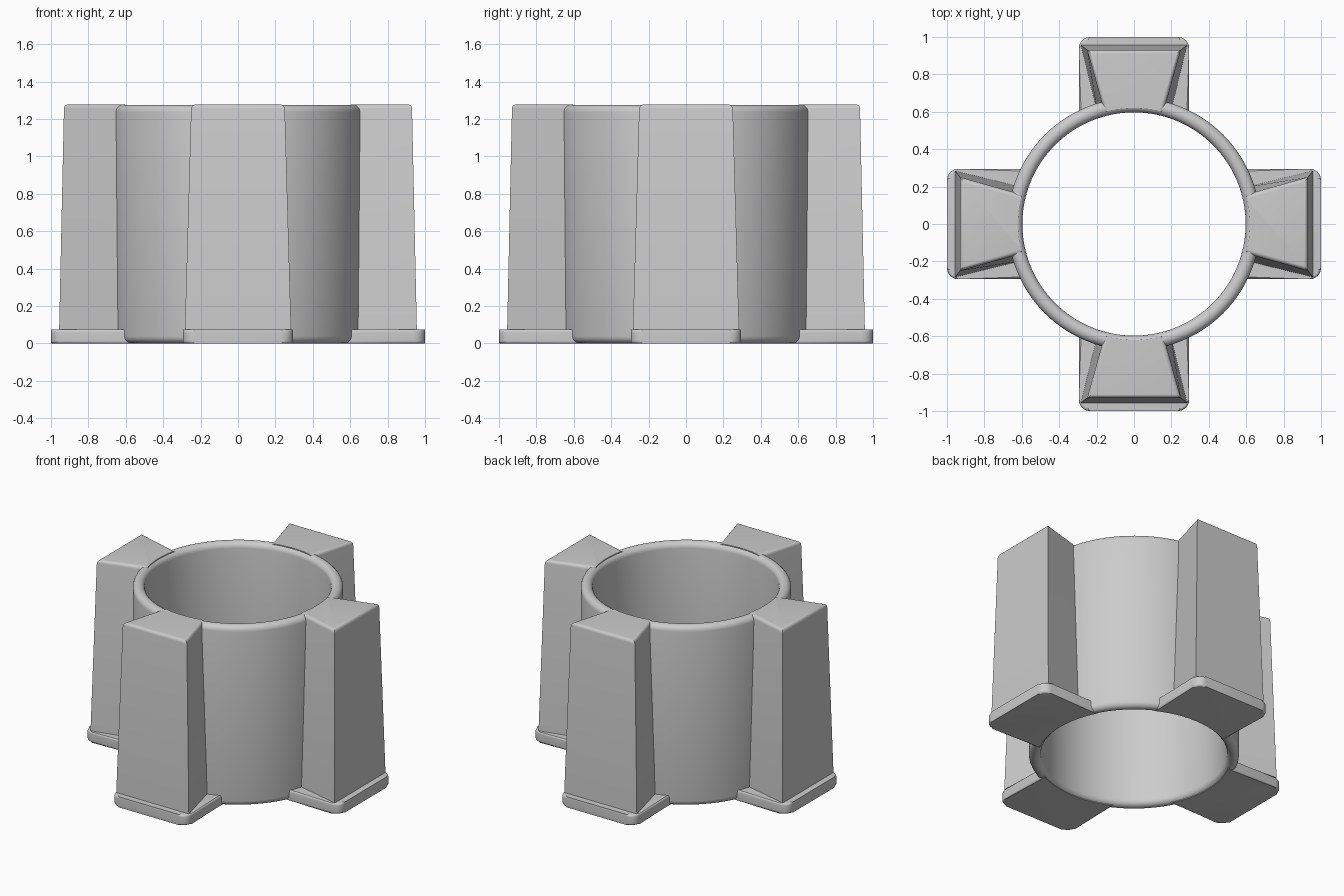
import bpy
import bmesh
from math import sin, cos, asin, pi, radians
from mathutils import Matrix, Vector

if "Cube" in bpy.data.objects:
    bpy.data.objects.remove(bpy.data.objects["Cube"])

HEIGHT = 1.275
INNER, OUTER = 0.597, 0.675   # ring wall radii
JOIN = 0.62                   # radius inside the wall where legs and feet end

grey = bpy.data.materials.new("plain_grey")
grey.use_nodes = True
colour = (0.6, 0.6, 0.6, 1)
grey.diffuse_color = colour
grey.node_tree.nodes["Principled BSDF"].inputs["Base Color"].default_value = colour


def finish(bm, name):
    bmesh.ops.recalc_face_normals(bm, faces=bm.faces)
    mesh = bpy.data.meshes.new(name)
    bm.to_mesh(mesh)
    bm.free()
    mesh.materials.append(grey)
    obj = bpy.data.objects.new(name, mesh)
    bpy.context.collection.objects.link(obj)
    bpy.ops.object.select_all(action="DESELECT")
    obj.select_set(True)
    bpy.context.view_layer.objects.active = obj
    bpy.ops.object.shade_smooth_by_angle(angle=radians(30))
    return obj


def outline(half_outer, half_inner, reach, corner=0.0):
    """Plan of a part pointing to -y, its inner end curved along the ring."""
    a = asin(half_inner / JOIN)
    pts = [(JOIN * sin(a * t / 6), -JOIN * cos(a * t / 6)) for t in range(-6, 7)]
    if corner:
        cx, cy = half_outer - corner, -reach + corner
        arc = [(corner * cos(pi * i / 12), corner * sin(pi * i / 12)) for i in range(7)]
        pts += [(cx + u, cy - v) for u, v in arc]
        pts += [(-cx - u, cy - v) for u, v in reversed(arc)]
    else:
        pts += [(half_outer, -reach), (-half_outer, -reach)]
    return pts


def loft(lower, upper, z0, z1, bevel, both_ends):
    """Solid between two plans, rounding the rims except where they join the ring."""
    bm = bmesh.new()
    low = [bm.verts.new((x, y, z0)) for x, y in lower]
    top = [bm.verts.new((x, y, z1)) for x, y in upper]
    n = len(low)
    bm.faces.new(low)
    bm.faces.new(top)
    for i in range(n):
        j = (i + 1) % n
        bm.faces.new((low[i], low[j], top[j], top[i]))
    rims = [low, top] if both_ends else [top]
    edges = [bm.edges.get((r[i], r[(i + 1) % n])) for r in rims for i in range(12, n)]
    bmesh.ops.bevel(bm, geom=edges, offset=bevel, segments=5, profile=0.5,
                    affect="EDGES", clamp_overlap=True)
    return bm


# Ring wall with fully rounded rims
bm = bmesh.new()
rim = (OUTER - INNER) / 2
mid = INNER + rim
section = [(mid + rim * cos(pi * i / 10), HEIGHT - rim + rim * sin(pi * i / 10)) for i in range(11)]
section += [(mid - rim * cos(pi * i / 10), rim - rim * sin(pi * i / 10)) for i in range(11)]
verts = [bm.verts.new((r, 0, z)) for r, z in section]
edges = [bm.edges.new((verts[i - 1], verts[i])) for i in range(len(verts))]
bmesh.ops.spin(bm, geom=verts + edges, cent=Vector(), axis=Vector((0, 0, 1)),
               angle=2 * pi, steps=128, use_merge=True)
bmesh.ops.remove_doubles(bm, verts=bm.verts, dist=0.0001)
finish(bm, "ring_wall")

# Four tapered legs on rounded feet
foot_plan = outline(0.295, 0.295, 1.0, 0.06)
for k, side in enumerate(("front", "left", "back", "right")):
    turn = Matrix.Rotation(k * pi / 2, 4, "Z")
    leg = loft(outline(0.285, 0.195, 0.957), outline(0.25, 0.157, 0.93),
               0.04, HEIGHT + 0.003, 0.022, False)
    foot = loft(foot_plan, foot_plan, 0, 0.075, 0.03, True)
    for part, name in ((leg, "leg"), (foot, "foot")):
        bmesh.ops.transform(part, matrix=turn, verts=part.verts)
        finish(part, f"{side}_{name}")
